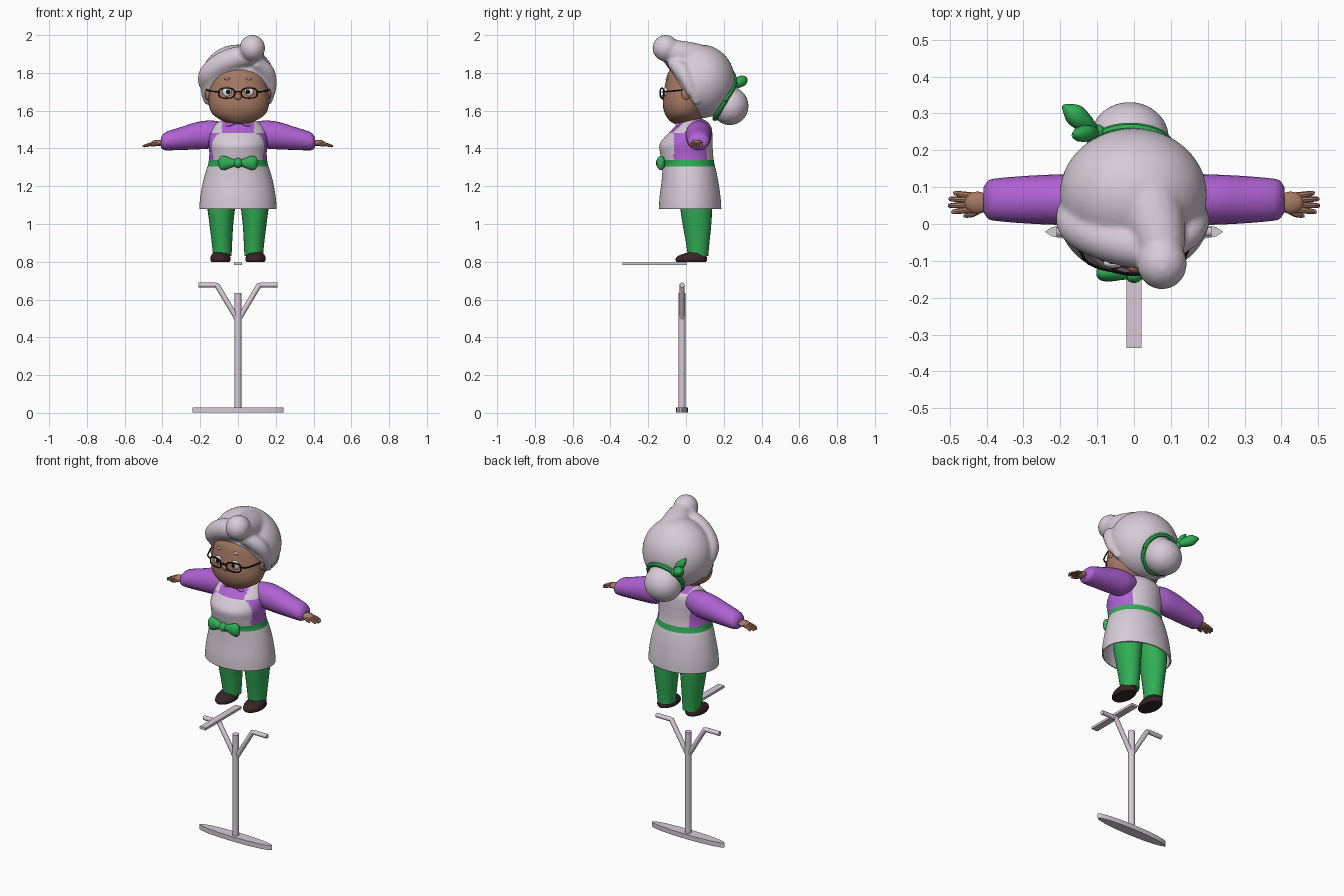
import bpy, bmesh, math
from mathutils import Vector, Matrix

def mat(name, r, g, b):
    m = bpy.data.materials.new(name)
    m.diffuse_color = (r, g, b, 1)
    return m

WHITE = mat("pale_lilac", 0.68, 0.60, 0.68)
GREEN = mat("green", 0.03, 0.42, 0.09)
PURPLE = mat("purple", 0.43, 0.12, 0.65)
SKIN = mat("skin", 0.38, 0.19, 0.125)
BROWN = mat("dark_brown", 0.04, 0.018, 0.02)
BLACK = mat("black", 0.008, 0.008, 0.01)
EYE = mat("eye_white", 0.85, 0.83, 0.85)

def finish(name, bm, m, smooth=True):
    bmesh.ops.recalc_face_normals(bm, faces=bm.faces)
    me = bpy.data.meshes.new(name)
    bm.to_mesh(me)
    bm.free()
    ob = bpy.data.objects.new(name, me)
    bpy.context.collection.objects.link(ob)
    me.materials.append(m)
    if smooth:
        bpy.ops.object.select_all(action='DESELECT')
        bpy.context.view_layer.objects.active = ob
        ob.select_set(True)
        bpy.ops.object.shade_smooth_by_angle(angle=math.radians(40))
    return ob

def add_ball(bm, c, r, rot=0.0, seg=24):
    M = Matrix.Translation(c) @ Matrix.Rotation(rot, 4, 'Y') @ Matrix.Diagonal((*r, 1))
    bmesh.ops.create_uvsphere(bm, u_segments=seg, v_segments=seg // 2, radius=1, matrix=M)

def ball(name, c, r, m, rot=0.0, seg=24):
    bm = bmesh.new()
    add_ball(bm, c, r, rot, seg)
    return finish(name, bm, m)

def spline(keys, steps):
    """Smooth interpolation through key tuples."""
    out = []
    for i in range(len(keys) - 1):
        p = [Vector(keys[max(0, min(len(keys) - 1, j))]) for j in range(i - 1, i + 3)]
        for k in range(steps):
            t = k / steps
            out.append(0.5 * (2 * p[1] + (p[2] - p[0]) * t + (2 * p[0] - 5 * p[1] + 4 * p[2] - p[3]) * t * t
                              + (3 * p[1] - p[0] - 3 * p[2] + p[3]) * t ** 3))
    return out + [Vector(keys[-1])]

def skin_rings(bm, rings, cap=(True, True)):
    vs = [[bm.verts.new(p) for p in r] for r in rings]
    n = len(vs[0])
    for a, b in zip(vs, vs[1:]):
        for i in range(n):
            bm.faces.new((a[i], a[(i + 1) % n], b[(i + 1) % n], b[i]))
    for flag, r in zip(cap, (vs[0], vs[-1])):
        if flag:
            bm.faces.new(r)

def loft(name, keys, m, axis='z', seg=24, steps=4, cap=(True, True)):
    """Keys are (position, centre a, centre b, radius a, radius b)."""
    rings = []
    for t, ca, cb, ra, rb in spline(keys, steps):
        ab = [(ca + ra * math.cos(2 * math.pi * i / seg), cb + rb * math.sin(2 * math.pi * i / seg))
              for i in range(seg)]
        rings.append([(a, b, t) if axis == 'z' else (t, a, b) for a, b in ab])
    bm = bmesh.new()
    skin_rings(bm, rings, cap)
    return finish(name, bm, m)

def add_tube(bm, keys, seg=12, steps=4):
    """Keys are (x, y, z, radius)."""
    pts = spline(keys, steps)
    rings = []
    for i, p in enumerate(pts):
        d = (pts[min(i + 1, len(pts) - 1)] - pts[max(i - 1, 0)]).to_3d()
        q = d.to_track_quat('Z', 'Y')
        rings.append([p.to_3d() + q @ Vector((math.cos(2 * math.pi * k / seg), math.sin(2 * math.pi * k / seg), 0)) * p[3]
                      for k in range(seg)])
    skin_rings(bm, rings)

def tube(name, keys, m, seg=12, steps=4):
    bm = bmesh.new()
    add_tube(bm, keys, seg, steps)
    return finish(name, bm, m)

# display stand: oval base, post, two bent arms and a loose flat bar
SY = -0.021
bm = bmesh.new()
bmesh.ops.create_cone(bm, cap_ends=True, segments=16, radius1=1, radius2=1, depth=1,
                      matrix=Matrix.Translation((0, SY, 0.015)) @ Matrix.Diagonal((0.242, 0.032, 0.028, 1)))
finish("stand_base", bm, WHITE)
tube("stand_post", [(0, SY, 0.02, 0.019), (0, SY, 0.635, 0.019)], WHITE, 16, 1)
for s in (-1, 1):
    tube("stand_arm", [(0, SY, 0.49, 0.014), (s * 0.112, SY, 0.677, 0.014), (s * 0.122, SY, 0.677, 0.013),
                       (s * 0.21, SY, 0.677, 0.013)], WHITE, 12, 1)
bm = bmesh.new()
bmesh.ops.create_cube(bm, size=1, matrix=Matrix.Translation((0, -0.165, 0.789)) @ Matrix.Diagonal((0.04, 0.342, 0.014, 1)))
finish("flat_bar", bm, WHITE, False)

# dress and apron as one shell, coloured by position
body_keys = [(z, 0, (y0 + y1) / 2, rx, (y1 - y0) / 2) for z, y0, y1, rx in (
    (1.08, -0.143, 0.187, 0.205), (1.14, -0.14, 0.183, 0.2), (1.22, -0.13, 0.172, 0.186), (1.28, -0.125, 0.16, 0.17),
    (1.32, -0.125, 0.15, 0.157), (1.37, -0.136, 0.143, 0.152), (1.42, -0.14, 0.141, 0.155),
    (1.465, -0.108, 0.14, 0.152), (1.51, -0.062, 0.135, 0.135), (1.54, -0.035, 0.115, 0.105), (1.56, -0.01, 0.08, 0.06))]
body = loft("dress_and_apron", body_keys, WHITE, seg=80, steps=8, cap=(False, True))
body.data.materials.append(GREEN)
body.data.materials.append(PURPLE)
for f in body.data.polygons:
    x, y, z = f.center
    strap = 0.085 < abs(x) < 0.14
    if 1.305 < z < 1.338:
        f.material_index = 1
    elif z >= 1.338:
        bib = z < 1.48 and (y < -0.065 or (y > 0.1 and abs(x) < 0.1))
        over = z >= 1.48 and ((strap and y < 0.1) or (y >= 0.1 and abs(x) < 0.1 and z < 1.53))
        f.material_index = 0 if bib or over else 2
shell = body.modifiers.new("thickness", 'SOLIDIFY')
shell.thickness = 0.008

# waist bow
for s in (-1, 1):
    loft("waist_bow_loop", [(s * x, -0.133, 1.323, ry, rz) for x, ry, rz in (
        (0, 0.02, 0.022), (0.025, 0.018, 0.02), (0.065, 0.023, 0.036), (0.09, 0.02, 0.036), (0.102, 0.008, 0.018))],
        GREEN, axis='x', seg=20)
ball("waist_bow_knot", (0, -0.138, 1.323), (0.024, 0.022, 0.026), GREEN)

# collar, sleeves, hands, legs, shoes
ball("neck", (0, 0.03, 1.55), (0.06, 0.055, 0.045), PURPLE)
for s in (-1, 1):
    ball("collar_flap", (s * 0.035, -0.035, 1.53), (0.035, 0.022, 0.012), PURPLE, rot=s * 0.45)
    loft("sleeve", [(s * x, 0.066, z, ry, rz) for x, z, ry, rz in (
        (0.07, 1.485, 0.05, 0.05), (0.14, 1.475, 0.068, 0.073), (0.22, 1.467, 0.068, 0.072), (0.3, 1.453, 0.064, 0.061),
        (0.37, 1.441, 0.058, 0.051), (0.395, 1.435, 0.052, 0.042), (0.408, 1.431, 0.034, 0.026))], PURPLE, axis='x')
    ball("palm", (s * 0.425, 0.058, 1.429), (0.035, 0.03, 0.017), SKIN)
    for ya, yb, e in ((0.04, 0.033, 0.495), (0.052, 0.05, 0.504), (0.064, 0.068, 0.502), (0.076, 0.084, 0.49)):
        tube("finger", [(s * 0.43, ya, 1.429, 0.009), (s * 0.465, (ya + yb) / 2, 1.422, 0.0085),
                        (s * (e - 0.004), yb, 1.412, 0.006), (s * e, yb, 1.411, 0.002)], SKIN, 8, 2)
    tube("thumb", [(s * 0.415, 0.042, 1.428, 0.01), (s * 0.44, 0.027, 1.42, 0.009), (s * 0.462, 0.021, 1.414, 0.004)], SKIN, 8, 2)
    loft("trouser_leg", [(z, s * x, y, rx, ry) for z, x, y, rx, ry in (
        (0.83, 0.083, 0.064, 0.049, 0.054), (0.9, 0.085, 0.062, 0.054, 0.062), (1.0, 0.088, 0.058, 0.063, 0.076),
        (1.1, 0.088, 0.053, 0.074, 0.085), (1.24, 0.08, 0.045, 0.076, 0.085))], GREEN)
    loft("shoe", [(z, s * 0.093, y, rx, ry) for z, y, rx, ry in (
        (0.8, 0.028, 0.048, 0.078), (0.808, 0.028, 0.053, 0.084), (0.825, 0.03, 0.052, 0.08),
        (0.84, 0.042, 0.045, 0.064), (0.85, 0.06, 0.035, 0.045))], BROWN)

# head with ears and nose
loft("head", [(z, 0.005, (y0 + y1) / 2, rx, (y1 - y0) / 2) for z, y0, y1, rx in (
    (1.53, -0.06, 0.03, 0.035), (1.545, -0.085, 0.06, 0.085), (1.58, -0.11, 0.09, 0.138), (1.625, -0.122, 0.11, 0.158),
    (1.68, -0.12, 0.12, 0.16), (1.74, -0.11, 0.12, 0.152), (1.8, -0.095, 0.12, 0.135), (1.86, -0.05, 0.1, 0.08))], SKIN, seg=32)
ball("nose", (0, -0.116, 1.672), (0.02, 0.016, 0.017), SKIN)

# eyes, brows, glasses
for s in (-1, 1):
    ball("ear", (s * 0.16, 0.0, 1.69), (0.015, 0.025, 0.035), SKIN)
    ball("eye", (s * 0.057, -0.107, 1.7), (0.026, 0.014, 0.026), EYE)
    ball("pupil", (s * 0.053, -0.116, 1.7), (0.013, 0.008, 0.014), BLACK, seg=16)
    ball("brow", (s * 0.057, -0.101, 1.768), (0.016, 0.008, 0.006), WHITE, rot=s * 0.15, seg=16)
    rim = []
    for i in range(25):
        a = 2 * math.pi * i / 24
        c, d = math.cos(a), math.sin(a)
        rim.append((s * 0.06 + 0.042 * math.copysign(abs(c) ** 0.7, c), -0.127 + 0.01 * s * c,
                    1.693 + 0.027 * math.copysign(abs(d) ** 0.7, d), 0.0038))
    tube("glasses_rim", rim, BLACK, 6, 1)
    tube("glasses_temple", [(s * 0.1, -0.117, 1.7, 0.004), (s * 0.135, -0.095, 1.702, 0.004),
                            (s * 0.166, -0.02, 1.71, 0.004)], BLACK, 6, 3)
tube("glasses_bridge", [(-0.02, -0.134, 1.696, 0.004), (0, -0.136, 1.702, 0.004), (0.02, -0.134, 1.696, 0.004)], BLACK, 6, 2)

# hair: main mass cut open at the face, plus quiff, side sweep, locks and bun, fused together
bm = bmesh.new()
add_ball(bm, (-0.002, 0.08, 1.755), (0.2, 0.18, 0.195), seg=40)
cut = bmesh.ops.bisect_plane(bm, geom=bm.verts[:] + bm.edges[:] + bm.faces[:], plane_co=(0, -0.085, 1.815),
                             plane_no=(0, -0.85, -0.53), clear_outer=True)
bmesh.ops.holes_fill(bm, edges=[e for e in bm.edges if e.is_boundary], sides=0)
add_ball(bm, (0.076, -0.108, 1.931), (0.068, 0.07, 0.07))
add_tube(bm, [(0.076, -0.13, 1.925, 0.05), (0.07, -0.05, 1.905, 0.07), (0.045, 0.04, 1.87, 0.09), (0.02, 0.13, 1.84, 0.09)], 20)
add_tube(bm, [(0.08, -0.09, 1.885, 0.04), (0.0, -0.06, 1.88, 0.06), (-0.09, -0.035, 1.845, 0.06),
              (-0.155, 0.0, 1.79, 0.055), (-0.175, 0.04, 1.73, 0.035)], 20)
add_tube(bm, [(0.09, -0.07, 1.86, 0.035), (0.145, -0.02, 1.81, 0.045), (0.172, 0.01, 1.75, 0.034), (0.172, 0.03, 1.69, 0.025)], 20)
for s in (-1, 1):
    add_tube(bm, [(s * 0.165, 0.0, 1.76, 0.025), (s * 0.172, 0.035, 1.7, 0.026), (s * 0.162, 0.06, 1.635, 0.014)], 12)
add_ball(bm, (-0.01, 0.19, 1.665), (0.1, 0.1, 0.1))
add_ball(bm, (-0.012, 0.232, 1.625), (0.108, 0.1, 0.102))
hair = finish("hair", bm, WHITE)
rm = hair.modifiers.new("fuse", 'REMESH')
rm.mode = 'VOXEL'
rm.voxel_size = 0.009
rm.use_smooth_shade = True
sm = hair.modifiers.new("soften", 'SMOOTH')
sm.iterations = 4

# ribbon round the bun with two leaf-shaped ends
R = Matrix.Translation((-0.01, 0.207, 1.652)) @ Matrix.Rotation(math.radians(60), 4, 'X')
ring = [R @ Vector((0.107 * math.cos(2 * math.pi * i / 32), 0.107 * math.sin(2 * math.pi * i / 32), 0)) for i in range(33)]
tube("bun_ribbon", [(*p, 0.014) for p in ring], GREEN, 8, 1)
ball("ribbon_knot", (-0.1, 0.25, 1.72), (0.022, 0.02, 0.022), GREEN)
tube("ribbon_leaf_back", [(-0.1, 0.25, 1.725, 0.01), (-0.135, 0.275, 1.745, 0.026), (-0.165, 0.3, 1.76, 0.028),
                          (-0.192, 0.32, 1.77, 0.006)], GREEN, 12)
tube("ribbon_leaf_up", [(-0.1, 0.25, 1.725, 0.01), (-0.125, 0.247, 1.76, 0.022), (-0.148, 0.243, 1.79, 0.02),
                        (-0.165, 0.24, 1.82, 0.005)], GREEN, 12)
